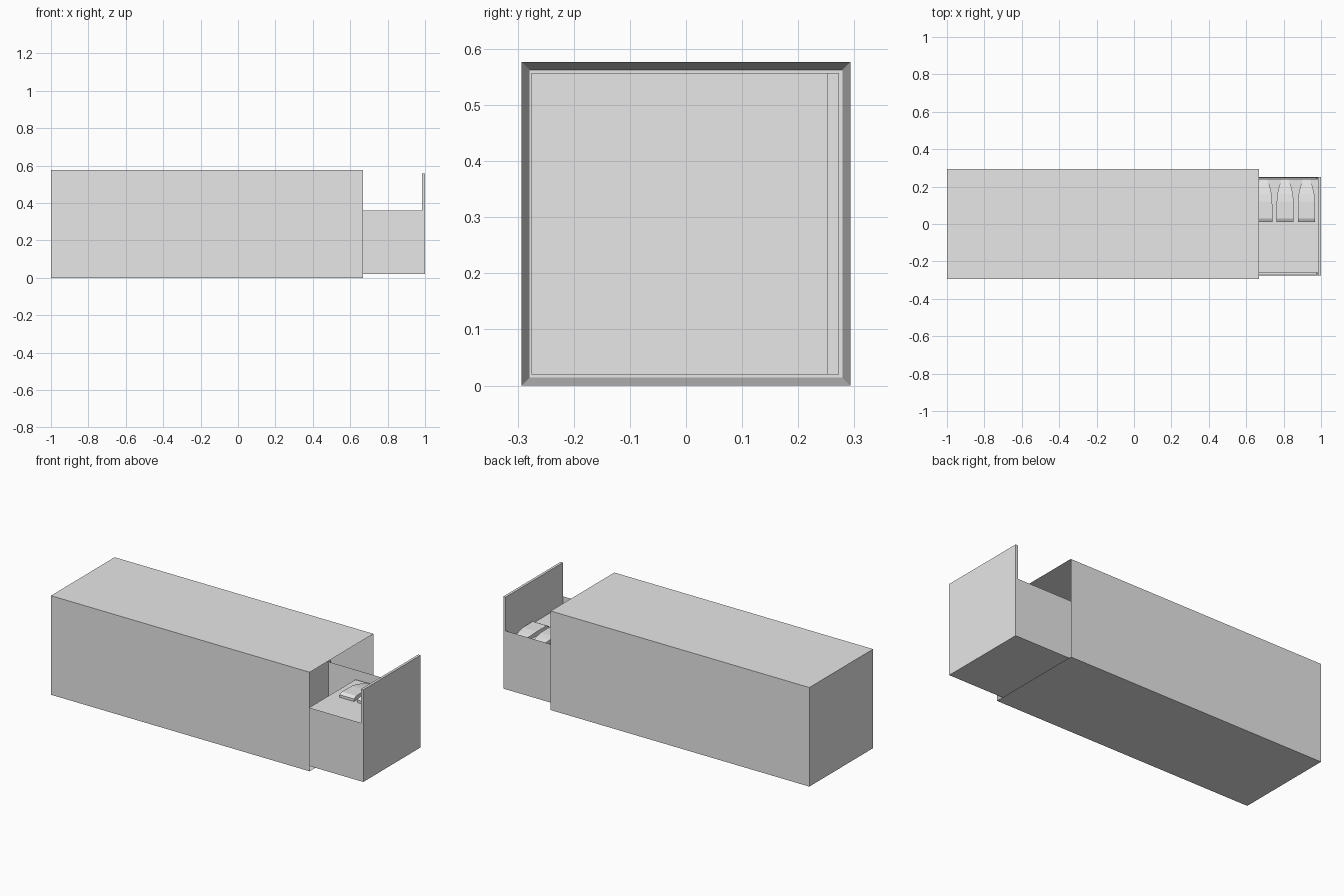
import bpy, bmesh
from mathutils import Vector

old = bpy.data.objects.get("Cube")
if old:
    bpy.data.objects.remove(old, do_unlink=True)

grey = bpy.data.materials.new("plain_grey")
grey.use_nodes = True
COLOUR = (0.8, 0.8, 0.8, 1)
grey.diffuse_color = COLOUR
grey.node_tree.nodes["Principled BSDF"].inputs["Base Color"].default_value = COLOUR


def finish(name, bm):
    bmesh.ops.recalc_face_normals(bm, faces=bm.faces)
    mesh = bpy.data.meshes.new(name)
    bm.to_mesh(mesh)
    bm.free()
    mesh.materials.append(grey)
    obj = bpy.data.objects.new(name, mesh)
    bpy.context.collection.objects.link(obj)
    return obj


def add_box(bm, lo, hi):
    lo, hi = Vector(lo), Vector(hi)
    verts = bmesh.ops.create_cube(bm, size=1)["verts"]
    for v in verts:
        v.co = (lo + hi) / 2 + v.co * (hi - lo)
    return verts


def box(name, lo, hi):
    bm = bmesh.new()
    add_box(bm, lo, hi)
    return finish(name, bm)


def open_box(name, lo, hi, wall, side):
    """Box with one open side: inset that face and push it inward."""
    bm = bmesh.new()
    add_box(bm, lo, hi)
    bm.normal_update()
    face = max(bm.faces, key=lambda f: f.normal.dot(Vector(side)))
    axis = max(range(3), key=lambda i: abs(side[i]))
    depth = hi[axis] - lo[axis] - wall
    bmesh.ops.inset_region(bm, faces=[face], thickness=wall)
    for v in face.verts:
        v.co -= Vector(side) * depth
    return finish(name, bm)


# Long cabinet, open at the drawer end, with an inner partition
END = 0.667
open_box("cabinet", (-1, -0.293, 0), (END, 0.293, 0.577), 0.02, (1, 0, 0))
box("partition", (0.39, -0.273, 0.02), (0.405, 0.273, 0.557))

# Drawer tray and its tall end panel
open_box("drawer", (0.405, -0.275, 0.02), (0.985, 0.252, 0.36), 0.012, (0, 0, 1))
box("drawer_panel", (0.985, -0.275, 0.02), (1, 0.252, 0.557))

# Raised shelf inside the drawer
box("holder_shelf", (0.59, -0.263, 0.295), (0.985, 0.24, 0.31))

# Row of tapering rests, each a strip of cross-sections running backwards
SECTIONS = [(0.01, 0.046, 0.325), (0.03, 0.046, 0.335), (0.12, 0.045, 0.335),
            (0.16, 0.042, 0.33), (0.20, 0.033, 0.322), (0.24, 0.018, 0.312)]


def rest(name, centre, start, stop):
    bm = bmesh.new()
    rings = []
    for y, half, top in SECTIONS:
        a, b = max(centre - half, start), min(centre + half, stop)
        rings.append([bm.verts.new(p) for p in
                      ((a, y, 0.309), (b, y, 0.309), (b, y, top), (a, y, top))])
    for r, s in zip(rings, rings[1:]):
        for i in range(4):
            j = (i + 1) % 4
            bm.faces.new((r[i], r[j], s[j], s[i]))
    bm.faces.new(rings[0])
    bm.faces.new(rings[-1])
    return finish(name, bm)


PITCH = 0.114
for n in range(3):
    rest("rest_%d" % (n + 1), 0.694 + n * PITCH, 0.59, 0.985)

# Small round pegs in line with the gaps
for n in range(4):
    bm = bmesh.new()
    bmesh.ops.create_cone(bm, cap_ends=True, segments=12, radius1=0.008,
                          radius2=0.008, depth=0.006)
    bmesh.ops.translate(bm, verts=bm.verts, vec=(0.637 + n * PITCH, -0.23, 0.311))
    finish("peg_%d" % (n + 1), bm)
